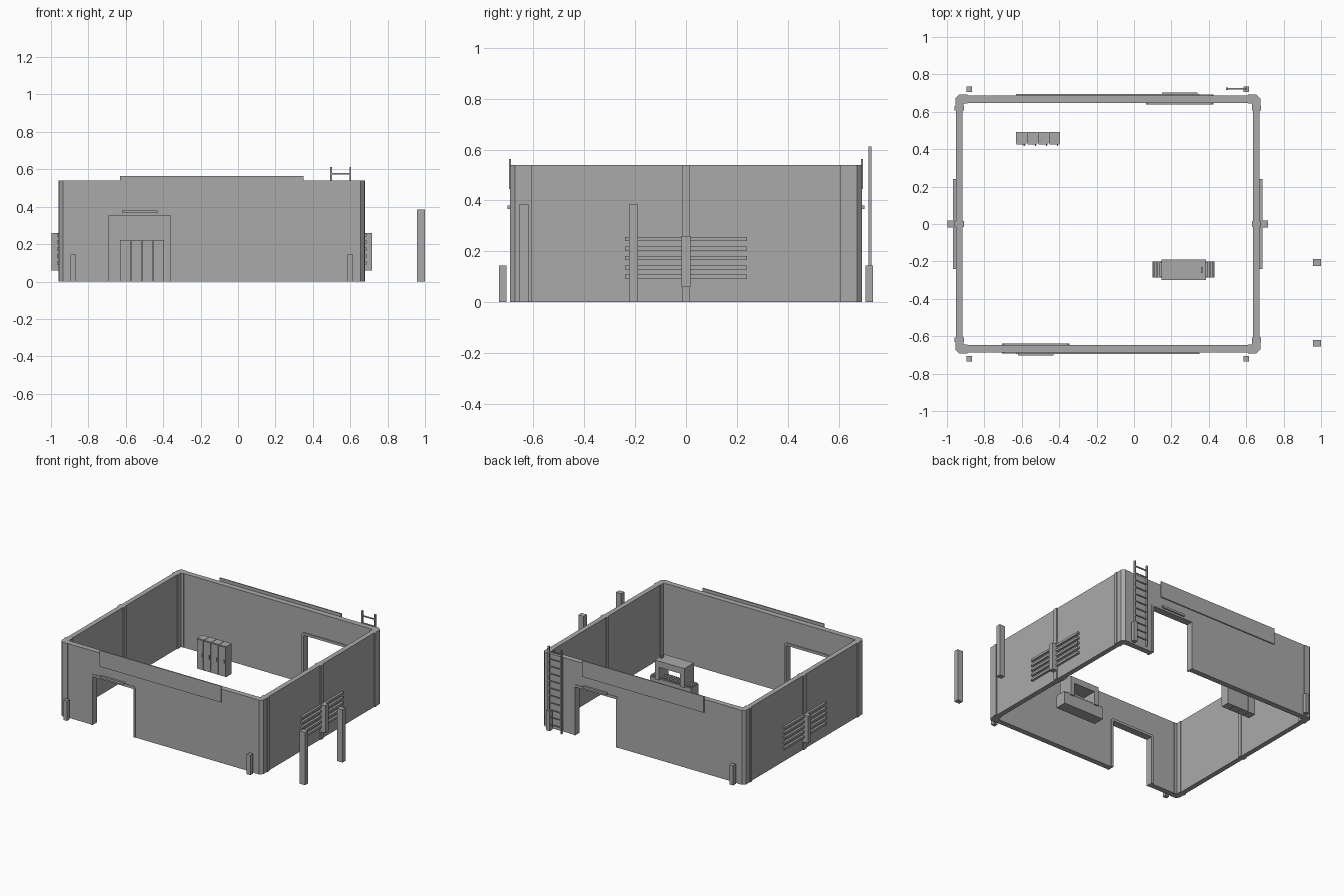
import bpy, bmesh

cube = bpy.data.objects.get("Cube")
if cube:
    bpy.data.objects.remove(cube, do_unlink=True)

grey = bpy.data.materials.new("plain grey")
grey.use_nodes = True
colour = (0.4, 0.4, 0.4, 1)
grey.diffuse_color = colour
grey.node_tree.nodes["Principled BSDF"].inputs["Base Color"].default_value = colour

CX = -0.14          # middle of the building along x
WALL_TOP = 0.54


def finish(name, bm):
    bmesh.ops.recalc_face_normals(bm, faces=bm.faces)
    mesh = bpy.data.meshes.new(name)
    bm.to_mesh(mesh)
    bm.free()
    mesh.materials.append(grey)
    obj = bpy.data.objects.new(name, mesh)
    bpy.context.collection.objects.link(obj)
    return obj


def add_box(bm, x, y, z):
    verts = bmesh.ops.create_cube(bm, size=1)["verts"]
    for v in verts:
        v.co = [r[0] + (c + 0.5) * (r[1] - r[0]) for c, r in zip(v.co, (x, y, z))]


def box(name, x, y, z):
    bm = bmesh.new()
    add_box(bm, x, y, z)
    return finish(name, bm)


def prism(name, points, low, high, place):
    """Extrude a flat outline from low to high; place maps (a, b, depth) to xyz."""
    bm = bmesh.new()
    face = bm.faces.new([bm.verts.new(place(a, b, low)) for a, b in points])
    out = bmesh.ops.extrude_face_region(bm, geom=[face])
    for v, (a, b) in zip([g for g in out["geom"] if isinstance(g, bmesh.types.BMVert)], points):
        v.co = v.co + place_vector(place, high - low)
    return finish(name, bm)


def place_vector(place, depth):
    from mathutils import Vector
    return Vector(place(0, 0, depth)) - Vector(place(0, 0, 0))


def span(mid, side, a, b):
    return sorted((mid + side * a, mid + side * b))


# Long walls: each repeats the other, turned half way round
DOOR_L, DOOR_R = -0.55, -0.22
for side, label in ((1, "front"), (-1, "back")):
    def upright(a, b, d, s=side):
        return (CX + s * a, -s * d, b)

    prism(label + "_wall",
          [(-0.77, 0), (DOOR_L, 0), (DOOR_L, 0.352), (DOOR_R, 0.352), (DOOR_R, 0),
           (0.77, 0), (0.77, WALL_TOP), (-0.77, WALL_TOP)], 0.648, 0.688, upright)
    prism(label + "_door_frame",
          [(-0.565, 0), (DOOR_L, 0), (DOOR_L, 0.352), (DOOR_R, 0.352), (DOOR_R, 0),
           (-0.205, 0), (-0.205, 0.36), (-0.215, 0.37), (-0.555, 0.37), (-0.565, 0.36)],
          0.64, 0.692, upright)
    box(label + "_door_lamp", span(CX, side, -0.48, -0.29), span(0, -side, 0.688, 0.702), (0.366, 0.381))
    box(label + "_sign_board", span(CX, side, -0.49, 0.49), span(0, -side, 0.688, 0.696), (0.445, 0.563))
    for bx in (-0.74, 0.74):
        box(label + "_bollard", (CX + bx - 0.015, CX + bx + 0.015),
            span(0, -side, 0.705, 0.735), (0, 0.145))

# Short walls with pilasters and slatted vents
for side, label in ((1, "left"), (-1, "right")):
    box(label + "_wall", span(CX, side, 0.776, 0.812), (-0.65, 0.65), (0, WALL_TOP))
    for y, w in ((-0.619, 0.011), (0, 0.015), (0.619, 0.011)):
        box(label + "_pilaster", span(CX, side, 0.77, 0.82), (y - w, y + w), (0, WALL_TOP))
    bm = bmesh.new()
    for i in range(5):
        z = 0.1 + 0.037 * i
        add_box(bm, span(CX, side, 0.81, 0.828), (-0.24, 0.24), (z - 0.008, z + 0.008))
    finish(label + "_vent_slats", bm)
    box(label + "_vent_post", span(CX, side, 0.815, 0.857), (-0.018, 0.018), (0.06, 0.26))

# Chamfered corner columns
for sx in (1, -1):
    for sy in (1, -1):
        prism("corner_column",
              [(0.75, 0.692), (0.795, 0.692), (0.815, 0.672), (0.815, 0.63),
               (0.772, 0.63), (0.772, 0.645), (0.75, 0.645)], 0, WALL_TOP,
              lambda a, b, d, sx=sx, sy=sy: (CX + sx * a, sy * b, d))

# Free-standing gate posts
for y in (-0.638, -0.206):
    box("gate_post", (0.957, 1.0), (y - 0.018, y + 0.018), (0, 0.385))

# Ladder on the back wall
bm = bmesh.new()
for x in (0.497, 0.6):
    add_box(bm, (x - 0.005, x + 0.005), (0.717, 0.73), (0, 0.612))
for i in range(11):
    z = 0.045 + 0.053 * i
    add_box(bm, (0.497, 0.6), (0.72, 0.727), (z - 0.004, z + 0.004))
finish("ladder", bm)

# Row of lockers
for i in range(4):
    x = -0.632 + 0.0595 * i
    box("locker_body", (x, x + 0.057), (0.43, 0.492), (0, 0.222))
    box("locker_door", (x + 0.003, x + 0.054), (0.424, 0.43), (0.008, 0.217))
    box("locker_handle", (x + 0.042, x + 0.048), (0.417, 0.424), (0.1, 0.125))

# Conveyor scanner: base, rollers and an open housing
box("scanner_base", (0.1, 0.43), (-0.285, -0.2), (0, 0.085))
bm = bmesh.new()
for i in range(20):
    x = 0.102 + 0.0166 * i
    add_box(bm, (x, x + 0.011), (-0.28, -0.205), (0.085, 0.095))
finish("scanner_rollers", bm)
prism("scanner_housing",
      [(0.147, 0.08), (0.18, 0.08), (0.18, 0.175), (0.352, 0.175), (0.352, 0.08),
       (0.385, 0.08), (0.385, 0.22), (0.147, 0.22)], 0.19, 0.3,
      lambda a, b, d: (a, -d, b))
box("scanner_screen", (0.359, 0.365), (-0.262, -0.23), (0.22, 0.236))
